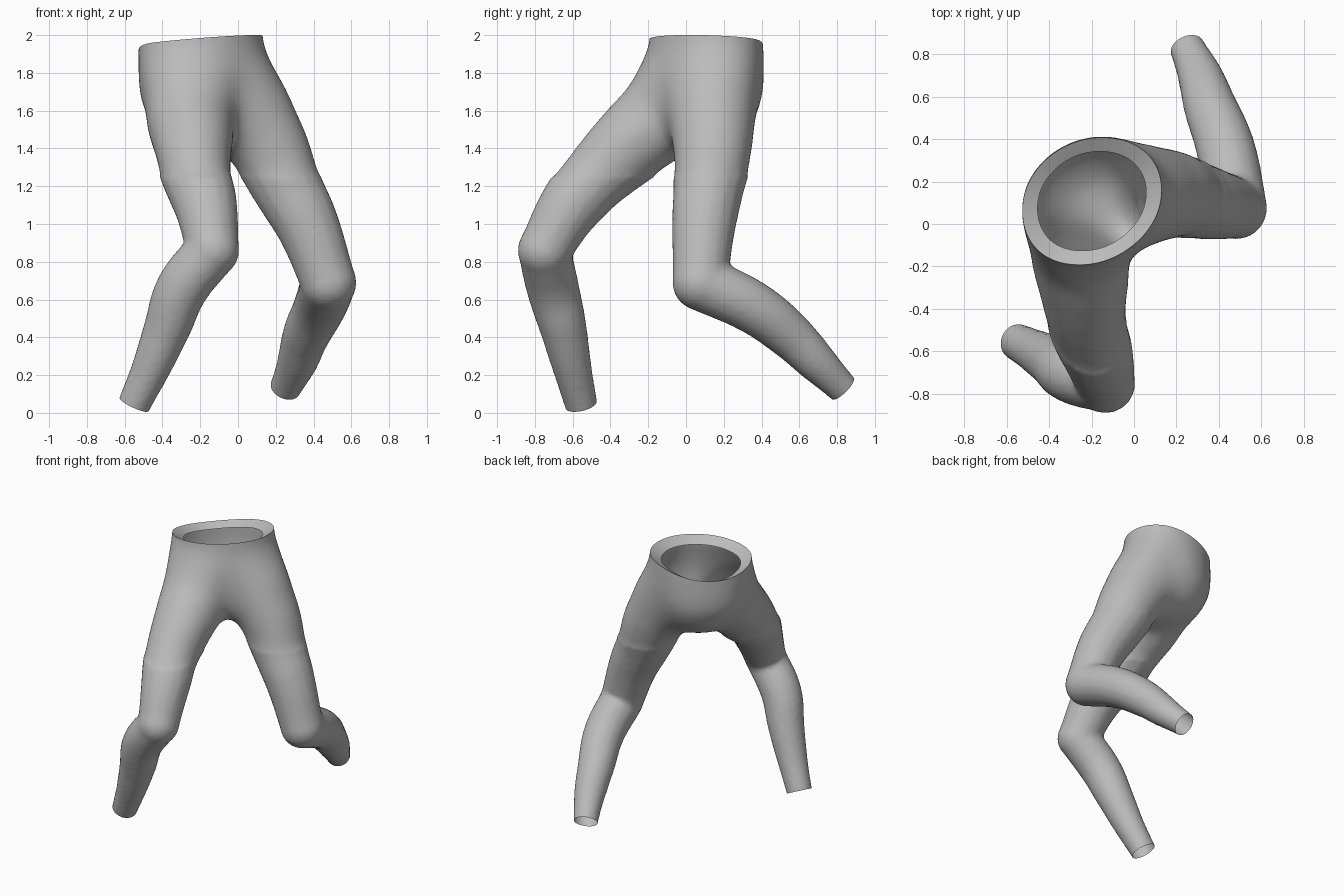
import bpy, bmesh
from math import sin, cos, pi, sqrt, radians
from mathutils import Vector, Matrix

if "Cube" in bpy.data.objects:
    bpy.data.objects.remove(bpy.data.objects["Cube"])

scene = bpy.context.scene
FORWARD = Vector((1, -1, 0)) / sqrt(2)
WAIST = Vector((-0.2, 0.11, 1.972))
TURN = Matrix.Rotation(radians(30), 3, "Z")

grey = bpy.data.materials.new("grey_cloth")
grey.use_nodes = True
grey.diffuse_color = (0.5, 0.5, 0.5, 1)
grey.node_tree.nodes["Principled BSDF"].inputs["Base Color"].default_value = (0.5, 0.5, 0.5, 1)


def evaluated_mesh(obj):
    """Bake an object to a mesh and remove the object."""
    bpy.context.view_layer.update()
    graph = bpy.context.evaluated_depsgraph_get()
    mesh = bpy.data.meshes.new_from_object(obj.evaluated_get(graph))
    bpy.data.objects.remove(obj)
    return mesh


def add_tube(bm, points):
    """Round limb through (x, y, z, radius) points."""
    curve = bpy.data.curves.new("limb", "CURVE")
    curve.dimensions = "3D"
    curve.fill_mode = "FULL"
    curve.bevel_depth = 1
    curve.bevel_resolution = 6
    curve.use_fill_caps = True
    spline = curve.splines.new("BEZIER")
    spline.resolution_u = 8
    spline.radius_interpolation = "CARDINAL"
    spline.bezier_points.add(len(points) - 1)
    for knot, (x, y, z, r) in zip(spline.bezier_points, points):
        knot.co = (x, y, z)
        knot.radius = r
        knot.handle_left_type = knot.handle_right_type = "AUTO"
    obj = bpy.data.objects.new("limb", curve)
    scene.collection.objects.link(obj)
    bm.from_mesh(evaluated_mesh(obj))


def add_ball(bm, point):
    x, y, z, r = point
    return bmesh.ops.create_uvsphere(bm, u_segments=24, v_segments=16, radius=r,
                                     matrix=Matrix.Translation((x, y, z)))["verts"]


def add_ring(bm, z, width, depth, shift, sides=40):
    """Oval ring of vertices around the torso."""
    centre = Vector((WAIST.x, WAIST.y, z)) + FORWARD * shift
    return [bm.verts.new(centre + TURN @ Vector((width * cos(2 * pi * i / sides),
                                                 depth * sin(2 * pi * i / sides), 0)))
            for i in range(sides)]


def add_pelvis(bm, rings):
    """Loft rings given as (height, width, depth, forward shift)."""
    loops = [add_ring(bm, *ring) for ring in rings]
    for low, high in zip(loops, loops[1:]):
        for i in range(len(low)):
            j = (i + 1) % len(low)
            bm.faces.new((low[i], low[j], high[j], high[i]))
    bm.faces.new(loops[0][::-1])
    bm.faces.new(loops[-1])


def add_hip(bm, point):
    """Taut cloth between the waist and the top of a thigh."""
    hip = bmesh.new()
    add_ball(hip, point)
    add_ring(hip, 1.95, 0.35, 0.285, 0)
    add_ring(hip, 1.72, 0.33, 0.27, 0)
    hull = bmesh.ops.convex_hull(hip, input=hip.verts[:])
    inside = [g for g in hull["geom_interior"] if isinstance(g, bmesh.types.BMVert)]
    bmesh.ops.delete(hip, geom=inside, context="VERTS")
    mesh = bpy.data.meshes.new("hip")
    hip.to_mesh(mesh)
    hip.free()
    bm.from_mesh(mesh)


def cut(bm, point, normal, reach):
    """Slice off everything past a plane, only near the given point."""
    faces = [f for f in bm.faces if (f.calc_center_median() - point).length < reach]
    geom = set(faces)
    for f in faces:
        geom.update(f.edges)
        geom.update(f.verts)
    bmesh.ops.bisect_plane(bm, geom=list(geom), plane_co=point, plane_no=normal,
                           clear_outer=True)


# Leg paths: hip to knee, then knee to ankle
right_thigh = [(-0.25, 0.0, 1.75, 0.20), (-0.26, -0.12, 1.58, 0.235),
               (-0.24, -0.27, 1.45, 0.225), (-0.22, -0.47, 1.26, 0.19),
               (-0.17, -0.615, 1.09, 0.168), (-0.135, -0.75, 0.86, 0.142)]
right_shin = [(-0.135, -0.75, 0.86, 0.14), (-0.295, -0.705, 0.66, 0.14),
              (-0.375, -0.65, 0.45, 0.125), (-0.455, -0.605, 0.25, 0.105),
              (-0.55, -0.555, 0.045, 0.088)]
left_thigh = [(-0.05, 0.17, 1.80, 0.20), (0.03, 0.15, 1.66, 0.235),
              (0.10, 0.14, 1.52, 0.23), (0.18, 0.14, 1.38, 0.217),
              (0.26, 0.12, 1.20, 0.19), (0.365, 0.095, 1.0, 0.17),
              (0.48, 0.075, 0.69, 0.148)]
left_shin = [(0.48, 0.075, 0.69, 0.148), (0.43, 0.36, 0.555, 0.14),
             (0.36, 0.55, 0.41, 0.126), (0.31, 0.70, 0.26, 0.106),
             (0.25, 0.83, 0.13, 0.084)]

# Overlapping solids for pelvis, hips, thighs, knees and shins
bm = bmesh.new()
add_pelvis(bm, [(1.40, 0.15, 0.14, 0.08), (1.50, 0.27, 0.25, 0.04),
                (1.65, 0.335, 0.29, 0), (1.80, 0.35, 0.295, 0),
                (1.95, 0.35, 0.288, 0), (2.30, 0.34, 0.28, 0)])
add_hip(bm, right_thigh[1])
add_hip(bm, left_thigh[2])
ankles = []
for thigh, shin in ((right_thigh, right_shin), (left_thigh, left_shin)):
    add_tube(bm, thigh)
    add_ball(bm, thigh[-1])
    end = Vector(shin[-1][:3])
    axis = (end - Vector(shin[-2][:3])).normalized()
    ankles.append((end, axis))
    add_tube(bm, shin + [(*(end + axis * 0.15), shin[-1][3] * 0.92)])

blank = bpy.data.meshes.new("blank")
bm.to_mesh(blank)
bm.free()

# Fuse into one skin
body = bpy.data.objects.new("blank", blank)
scene.collection.objects.link(body)
remesh = body.modifiers.new("fuse", "REMESH")
remesh.mode = "VOXEL"
remesh.voxel_size = 0.018
soften = body.modifiers.new("soften", "SMOOTH")
soften.factor = 0.5
soften.iterations = 6
skin = evaluated_mesh(body)

# Blend the hips and crotch more broadly than the knees
bm = bmesh.new()
bm.from_mesh(skin)
hips = [v for v in bm.verts if v.co.z > 1.25]
for _ in range(70):
    bmesh.ops.smooth_vert(bm, verts=hips, factor=0.5, use_axis_x=True,
                          use_axis_y=True, use_axis_z=True)

# Open the ankles and the tilted waist, which dips at the back
for end, axis in ankles:
    cut(bm, end, axis, 0.35)
cut(bm, WAIST, Vector((-0.085, 0.042, 1)).normalized(), 0.6)
for v in bm.verts:
    back = max(0, -(v.co - WAIST).dot(FORWARD))
    v.co.z -= 0.5 * back ** 2 * min(1, max(0, (v.co.z - 1.6) / 0.35))

# Narrow inward lip around the waist
rim = [e for e in bm.edges if e.is_boundary and e.verts[0].co.z > 1.8]
lip = bmesh.ops.extrude_edge_only(bm, edges=rim)["geom"]
for v in lip:
    if isinstance(v, bmesh.types.BMVert):
        v.co = WAIST + (v.co - WAIST) * 0.78 - Vector((0, 0, 0.045))
for f in bm.faces:
    f.smooth = True
for e in rim:
    e.smooth = False

mesh = bpy.data.meshes.new("trousers")
bm.to_mesh(mesh)
bm.free()
mesh.materials.clear()
mesh.materials.append(grey)
trousers = bpy.data.objects.new("trousers", mesh)
scene.collection.objects.link(trousers)
